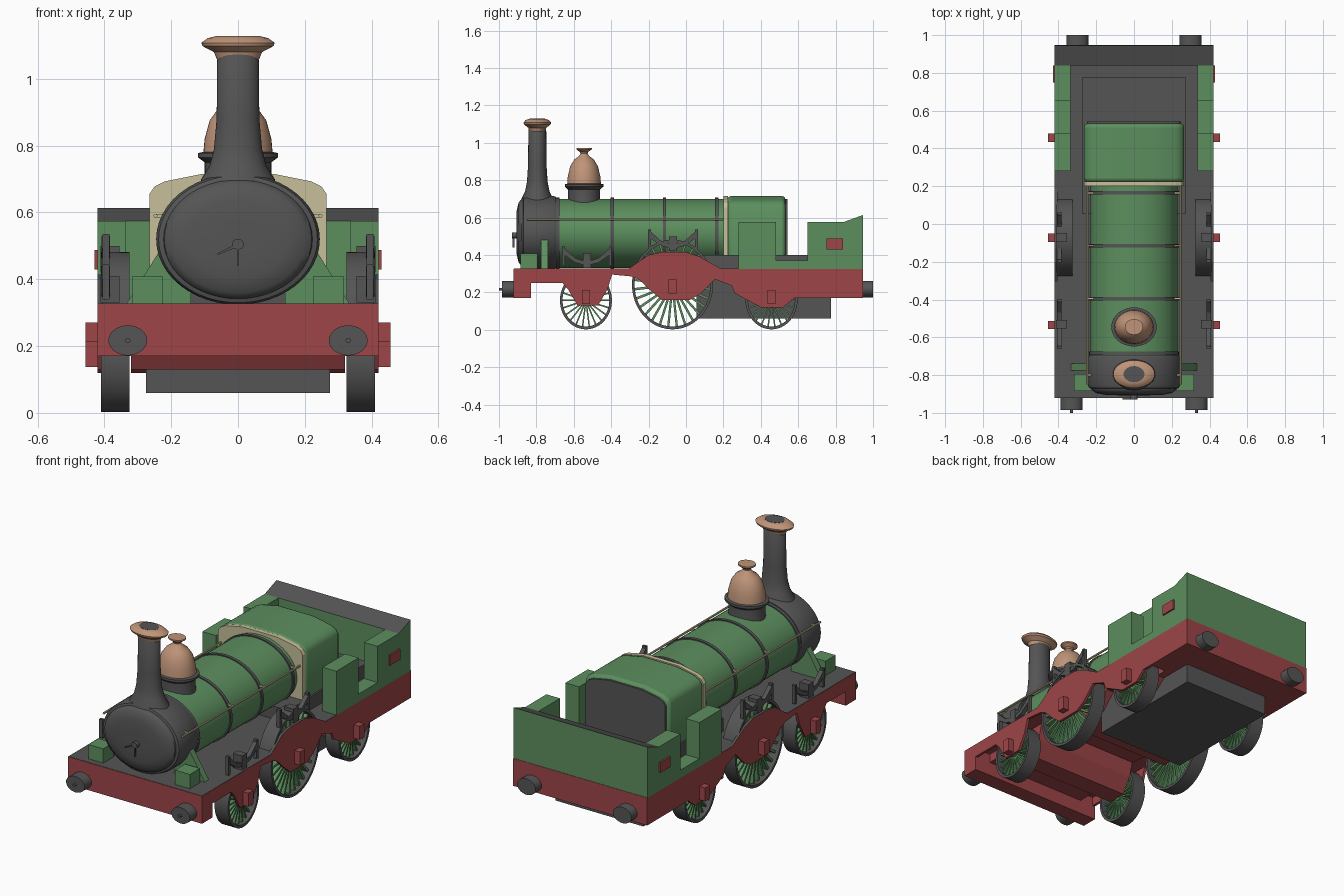
import bpy, bmesh, math
from mathutils import Matrix, Vector

cube = bpy.data.objects.get("Cube")
if cube:
    bpy.data.objects.remove(cube, do_unlink=True)


def material(name, r, g, b):
    m = bpy.data.materials.new(name)
    m.use_nodes = True
    m.diffuse_color = (r, g, b, 1)
    m.node_tree.nodes["Principled BSDF"].inputs["Base Color"].default_value = (r, g, b, 1)
    return m


GREEN = material("engine green", .107, .274, .113)
RED = material("frame red", .342, .06, .064)
GREY = material("iron grey", .09, .09, .09)
COPPER = material("copper", .52, .296, .188)
CREAM = material("cream", .57, .52, .32)


def finish(name, bm, mats, mirror=False, smooth=False, top_second=False):
    bmesh.ops.recalc_face_normals(bm, faces=bm.faces)
    if top_second:
        bm.normal_update()
        for f in bm.faces:
            f.material_index = int(f.normal.z > .3)
    me = bpy.data.meshes.new(name)
    bm.to_mesh(me)
    bm.free()
    for m in mats:
        me.materials.append(m)
    ob = bpy.data.objects.new(name, me)
    bpy.context.collection.objects.link(ob)
    if smooth:
        bpy.ops.object.select_all(action='DESELECT')
        ob.select_set(True)
        bpy.context.view_layer.objects.active = ob
        bpy.ops.object.shade_smooth_by_angle(angle=math.radians(35))
    if mirror:
        ob.modifiers.new("Mirror", 'MIRROR')
    return ob


def place(axis, a, b, h):
    return {'x': (h, a, b), 'y': (a, h, b), 'z': (a, b, h)}[axis]


def prism(name, pts, lo, hi, mats, axis='x', **kw):
    """Extrude an outline along an axis."""
    bm = bmesh.new()
    ends = [[bm.verts.new(place(axis, a, b, h)) for a, b in pts] for h in (lo, hi)]
    n = len(pts)
    for e in ends:
        bm.faces.new(e)
    for i in range(n):
        j = (i + 1) % n
        bm.faces.new((ends[0][i], ends[0][j], ends[1][j], ends[1][i]))
    return finish(name, bm, mats, **kw)


def box(name, x, y, z, mats, **kw):
    return prism(name, [(y[0], z[0]), (y[1], z[0]), (y[1], z[1]), (y[0], z[1])],
                 x[0], x[1], mats, **kw)


def revolve(bm, profile, axis, centre, radii, segs, ring=False):
    """Turn (radius, height) points round an axis; radii squash the section."""
    rows = []
    for r, h in profile:
        row = []
        for i in range(segs):
            t = math.tau * i / segs
            row.append(bm.verts.new(place(axis, centre[0] + radii[0] * r * math.cos(t),
                                          centre[1] + radii[1] * r * math.sin(t), h)))
        rows.append(row)
    if ring:
        rows.append(rows[0])
    else:
        bm.faces.new(rows[0])
        bm.faces.new(rows[-1])
    for p, q in zip(rows, rows[1:]):
        for i in range(segs):
            j = (i + 1) % segs
            bm.faces.new((p[i], p[j], q[j], q[i]))


def lathe(name, profile, axis, centre, radii, mat, segs=40, mirror=False):
    bm = bmesh.new()
    revolve(bm, profile, axis, centre, radii, segs)
    return finish(name, bm, [mat], mirror=mirror, smooth=True)


# Main frame: solid core between the wheels and humped outer plates
lower = [(.94, .17), (.58, .17), (.52, .12), (.40, .12), (.26, .195), (.245, .235),
         (.155, .27), (.075, .19), (.02, .16), (-.13, .16), (-.19, .21), (-.245, .265),
         (-.29, .285), (-.395, .295), (-.42, .215), (-.47, .13), (-.58, .13),
         (-.63, .215), (-.66, .25), (-.83, .25), (-.83, .17), (-.92, .17)]
hump = [(-.31, .325), (-.2, .40), (-.13, .415), (0, .415), (.075, .39), (.19, .325)]
prism("frame_core", lower + [(-.92, .32), (.94, .32)], -.32, .32, [RED])
prism("frame_side_plate", lower + [(-.92, .325)] + hump + [(.94, .325)], .405, .42,
      [RED, GREY], mirror=True, top_second=True)
box("running_deck", (-.419, .419), (-.919, .94), (.30, .327), [RED, GREY], top_second=True)
box("front_buffer_beam", (-.42, .42), (-.922, -.83), (.17, .326), [RED, GREY], top_second=True)
box("rear_buffer_beam", (-.42, .42), (.64, .947), (.17, .326), [RED, GREY], top_second=True)
box("ash_pan", (-.275, .275), (.055, .775), (.06, .40), [GREY])

# Buffers
for name, x, lo, hi in (("front_buffer", .33, -.985, -.90), ("rear_buffer", .30, .93, 1)):
    lathe(name, [(1, lo), (1, hi)], 'y', (x, .217), (.058, .045), GREY, 28, mirror=True)
lathe("front_buffer_pin", [(1, -1), (1, -.98)], 'y', (.33, .217), (.008, .007), GREY, 12, mirror=True)


# Spoked wheels with an axle box outside each
def wheel(name, y, z, ry, rz, spokes):
    bm = bmesh.new()
    rim = 1 - .014 / ry
    revolve(bm, [(1, .325), (1, .41), (rim, .41), (rim, .325)], 'x', (y, z), (ry, rz), 48, True)
    tyre = set(bm.faces)
    revolve(bm, [(.18, .335), (.18, .402)], 'x', (y, z), (ry, rz), 20)
    for i in range(spokes):
        m = (Matrix.Translation((.368, y, z)) @ Matrix.Diagonal((1, ry, rz, 1))
             @ Matrix.Rotation(math.tau * (i + .5) / spokes, 4, 'X')
             @ Matrix.Translation((0, 0, .56)) @ Matrix.Diagonal((.045, .055, .82, 1)))
        bmesh.ops.create_cube(bm, size=1, matrix=m)
    for f in bm.faces:
        f.material_index = 0 if f in tyre else 1
    finish(name, bm, [GREY, GREEN], mirror=True, smooth=True)


for label, y, z, ry, rz, n in (("front", -.535, .157, .139, .155, 22),
                               ("driving", -.072, .242, .217, .24, 28),
                               ("rear", .457, .157, .139, .155, 22)):
    wheel(label + "_wheel", y, z, ry, rz, n)
    h = z + (.018 if ry < .2 else -.01)
    box(label + "_axle_box", (.41, .456), (y - .022, y + .022), (h - .038, h + .038), [RED],
        mirror=True)


# Leaf springs above the frame
def spring(name, y, z):
    arc = [(-1, 1), (-.5, .38), (0, .15), (.5, .38), (1, 1)]
    top = [(y + .125 * a, z + .09 * b) for a, b in arc]
    bottom = [(y + .125 * a, z - .018 + .07 * b) for a, b in reversed(arc)]
    prism(name, top + bottom, .383, .408, [GREY], mirror=True)
    for s in (-1, 1):
        box(name + "_hanger", (.385, .406), (y + s * .125 - .008, y + s * .125 + .008),
            (z - .01, z + .095), [GREY], mirror=True)
    box(name + "_buckle", (.355, .412), (y - .022, y + .022), (z - .02, z + .06), [GREY], mirror=True)


spring("front_spring", -.53, .35)
spring("driving_spring", -.07, .44)

# Boiler, bands and smokebox
lathe("boiler", [(1, -.70), (1, .21)], 'y', (0, .515), (.23, .185), GREEN, 48)
for y in (-.685, -.395, -.115, .165):
    lathe("boiler_band", [(1, y - .009), (1, y + .009)], 'y', (0, .515), (.237, .191), GREY, 48)
lathe("smokebox", [(.3, -.907), (.6, -.905), (.82, -.895), (.9, -.88), (.91, -.872), (.97, -.868),
                   (1, -.85), (1, -.71), (.97, -.695)], 'y', (0, .52), (.245, .196), GREY, 48)
lathe("door_boss", [(1, -.93), (1, -.90)], 'y', (0, .505), (.018, .016), GREY, 16)
prism("door_handle_down", [(-.004, .505), (.004, .505), (.002, .44), (-.002, .44)],
      -.928, -.918, [GREY], axis='y')
prism("door_handle_side", [(0, .508), (0, .498), (-.06, .473), (-.062, .478)],
      -.928, -.918, [GREY], axis='y')

# Chimney and cap
lathe("chimney", [(.12, .66), (.11, .70), (.085, .74), (.072, .79), (.064, .88), (.062, 1.07),
                  (.055, 1.08), (.055, 1.129)], 'z', (0, -.795), (1, .77), GREY)
lathe("chimney_cap", [(.064, 1.06), (.072, 1.08), (.106, 1.098), (.11, 1.108), (.09, 1.122),
                      (.065, 1.128)], 'z', (0, -.795), (1, .67), COPPER)

# Steam dome
lathe("dome_base", [(.11, .62), (.1, .70), (.1, .75), (.12, .765), (.12, .778), (.1, .782)],
      'z', (0, -.545), (1, .86), GREY)
lathe("dome", [(.104, .775), (.1, .82), (.085, .875), (.06, .91), (.03, .93), (.022, .942),
               (.025, .95), (.048, .965), (.048, .973)], 'z', (0, -.545), (1, .87), COPPER)

# Firebox with cream front and dark back
half = [(.265, .31), (.265, .655), (.25, .678), (.22, .693), (.11, .715)]
outline = half + [(-x, z) for x, z in reversed(half)]
prism("firebox_front_plate", outline, .2, .225, [CREAM], axis='y')
body = prism("firebox", outline, .222, .532, [GREEN], axis='y', smooth=True)
bevel = body.modifiers.new("Bevel", 'BEVEL')
bevel.width, bevel.segments, bevel.limit_method = .02, 3, 'ANGLE'
bevel.angle_limit = math.radians(50)
prism("firebox_back_plate", [(x * .94, .51 + (z - .51) * .92) for x, z in outline],
      .52, .542, [GREY], axis='y')

# Handrails
lathe("handrail", [(1, -.85), (1, .22)], 'y', (.247, .59), (.006, .006), CREAM, 10, mirror=True)
for y in (-.80, -.395, -.115, .165):
    box("handrail_post", (.2, .25), (y - .005, y + .005), (.585, .595), [CREAM], mirror=True)

# Cab and bunker
notched = [(.28, .325), (.28, .575), (.48, .575), (.48, .37), (.65, .37), (.65, .575),
           (.845, .575), (.845, .325)]
prism("cab_side", notched, .335, .42, [GREEN], mirror=True)
prism("bunker_back", [(.84, .325), (.84, .575), (.945, .613), (.945, .325)], -.42, .42,
      [GREEN, GREY], top_second=True)
box("side_plaque", (.415, .429), (.75, .84), (.43, .488), [RED], mirror=True)

# Front sandboxes and smokebox brackets
box("front_sandbox", (.225, .318), (-.885, -.795), (.325, .408), [GREEN], mirror=True)
prism("smokebox_bracket", [(.335, .325), (.285, .405), (.235, .485), (.14, .45), (.14, .325)],
      -.775, -.738, [GREEN], axis='y', mirror=True)
